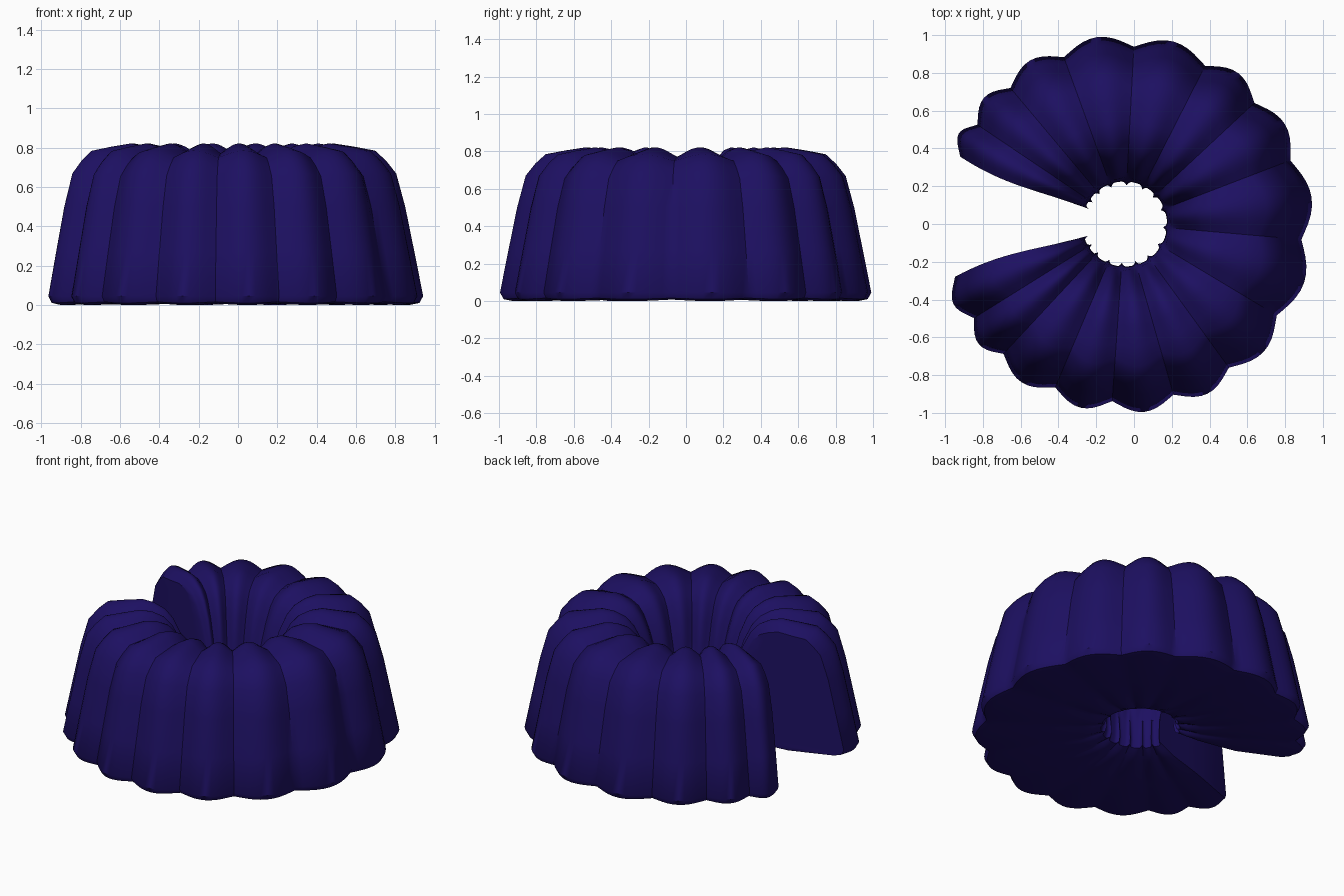
import bpy, bmesh, math

if "Cube" in bpy.data.objects:
    bpy.data.objects.remove(bpy.data.objects["Cube"])

CX = -0.05          # ring centre, shifted by the missing slice
STEPS = 10          # columns per flute

# Groove directions (degrees) from one cut face round to the other
grooves = [-162, -148, -133, -113, -94, -74, -54, -31, -5, 21, 43, 63, 87, 110, 130, 146, 157]

# Cross-section: radius, height, groove shift in radius, groove shift in height
outer = [(0.60, 0.008, 0, 0), (0.93, 0.0, -0.05, 0.008), (0.98, 0.01, -0.055, 0.006),
         (1.0, 0.045, -0.06, 0), (0.955, 0.27, -0.06, 0), (0.908, 0.50, -0.06, 0),
         (0.862, 0.67, -0.06, -0.015), (0.81, 0.735, -0.055, -0.025),
         (0.755, 0.785, -0.045, -0.035), (0.65, 0.805, -0.02, -0.045), (0.54, 0.822, 0, -0.05)]
inner = [(0.36, 0.015, 0, 0.012), (0.28, 0.025, 0, 0.02), (0.235, 0.045, -0.02, 0.01),
         (0.225, 0.09, -0.02, 0), (0.228, 0.22, -0.01, 0), (0.24, 0.36, 0.012, -0.01),
         (0.265, 0.50, 0.03, -0.01), (0.30, 0.62, 0.035, -0.02),
         (0.35, 0.72, 0.03, -0.03), (0.40, 0.775, 0.02, -0.04), (0.47, 0.81, 0.01, -0.05)]
profile = outer + inner[::-1]
N = len(profile)


def place(r, z, deg):
    a = math.radians(deg)
    return (CX + r * math.cos(a), r * math.sin(a), z)


def cut_bow(r):
    # the cut faces are gently hollow midway between hole and rim
    return 3.0 * max(0, math.sin(math.pi * (r - 0.22) / 0.78))


bm = bmesh.new()
columns = []
# Fluted ring body
for i, (a, b) in enumerate(zip(grooves, grooves[1:])):
    last = i == len(grooves) - 2
    for s in range(STEPS + (1 if last else 0)):
        t = s / STEPS
        groove = 1 - max(0, math.sin(math.pi * t)) ** 1.15
        col = []
        for r, z, dr, dz in profile:
            g = groove
            if dr < 0 and r < 0.25:
                g = groove ** 3          # narrow teeth at the foot of the hole
            rr, zz = r + dr * g, z + dz * g
            bow = 0
            if i == 0:
                bow = -cut_bow(rr) * (1 - t)
            elif last:
                bow = cut_bow(rr) * t
            col.append(bm.verts.new(place(rr, zz, a + (b - a) * t + bow)))
        columns.append(col)
for c0, c1 in zip(columns, columns[1:]):
    for j in range(N):
        k = (j + 1) % N
        bm.faces.new((c0[j], c1[j], c1[k], c0[k]))

# Cut faces: strips running from the outer wall to the hole wall
half = N // 2
K = 5
for col, end, sign in ((columns[0], grooves[0], -1), (columns[-1], grooves[-1], 1)):
    rows = []
    for j in range(half):
        p, q = col[j], col[N - 1 - j]
        rp, rq = [math.hypot(v.co.x - CX, v.co.y) for v in (p, q)]
        row = [p]
        for m in range(1, K):
            f = m / K
            r, z = rp + (rq - rp) * f, p.co.z + (q.co.z - p.co.z) * f
            row.append(bm.verts.new(place(r, z, end + sign * cut_bow(r))))
        rows.append(row + [q])
    # close the strip ends onto the ring's own edges
    for row in (rows[0], rows[-1]):
        bm.faces.new(row) if len(set(row)) > 2 else None
    for r0, r1 in zip(rows, rows[1:]):
        for m in range(K):
            bm.faces.new((r0[m], r0[m + 1], r1[m + 1], r1[m]))

bmesh.ops.recalc_face_normals(bm, faces=bm.faces)
mesh = bpy.data.meshes.new("ring_cake")
bm.to_mesh(mesh)
bm.free()
cake = bpy.data.objects.new("ring_cake", mesh)
bpy.context.collection.objects.link(cake)

# Dark indigo glaze
mat = bpy.data.materials.new("dark_indigo")
mat.diffuse_color = (0.012, 0.005, 0.12, 1)
mat.use_nodes = True
mat.node_tree.nodes["Principled BSDF"].inputs["Base Color"].default_value = mat.diffuse_color
mesh.materials.append(mat)

bpy.context.view_layer.objects.active = cake
cake.select_set(True)
bpy.ops.object.shade_smooth_by_angle(angle=math.radians(40))
